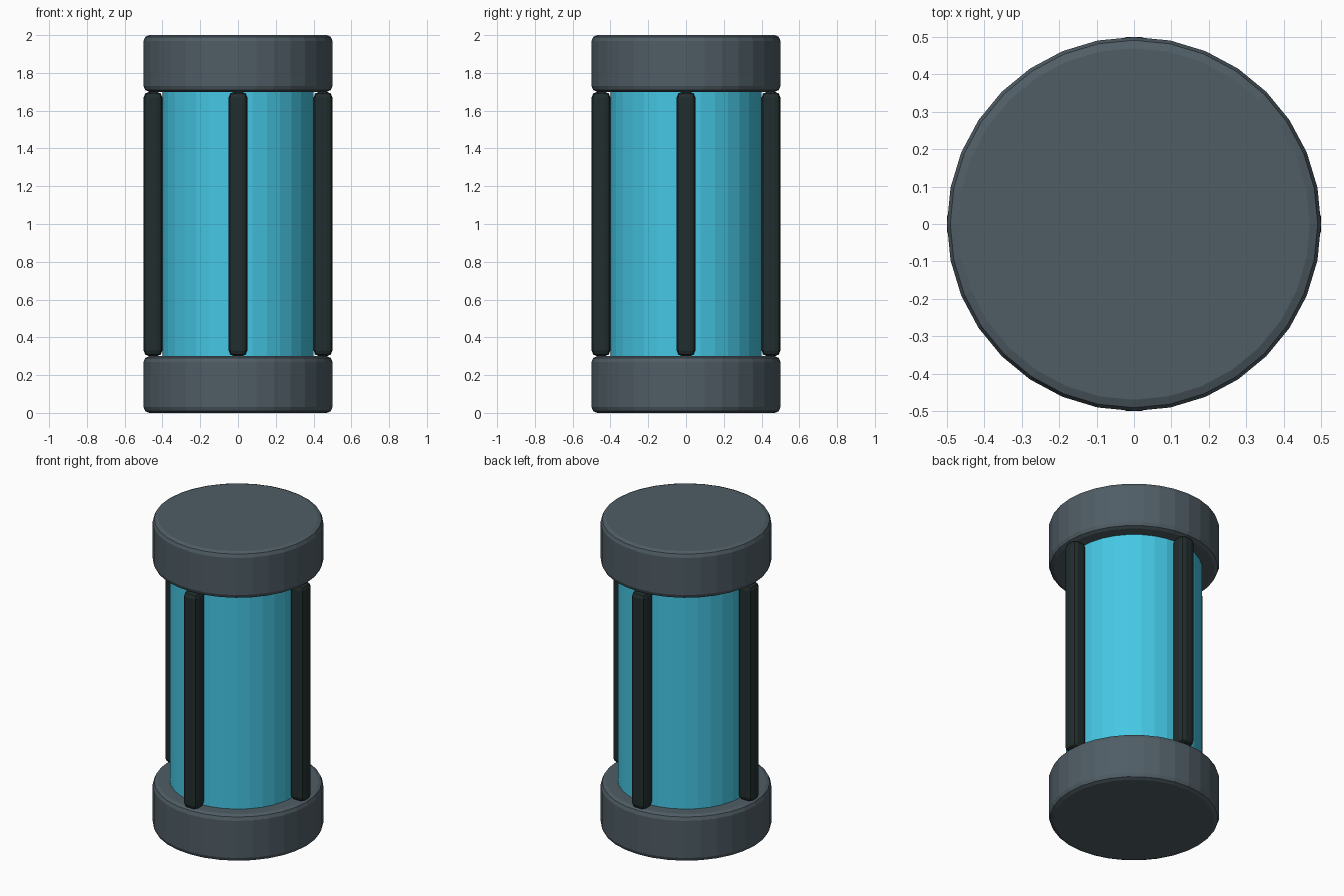
import bpy
from math import cos, sin, pi

if "Cube" in bpy.data.objects:
    bpy.data.objects.remove(bpy.data.objects["Cube"])


def material(name, colour):
    mat = bpy.data.materials.new(name)
    mat.use_nodes = True
    mat.diffuse_color = (*colour, 1)
    mat.node_tree.nodes["Principled BSDF"].inputs["Base Color"].default_value = (*colour, 1)
    return mat


slate = material("slate grey", (0.08, 0.11, 0.13))
cyan = material("cyan glass", (0.06, 0.57, 0.78))
charcoal = material("dark charcoal", (0.016, 0.026, 0.026))


def finish(name, mat, bevel=0):
    obj = bpy.context.object
    obj.name = name
    obj.data.materials.append(mat)
    if bevel:
        mod = obj.modifiers.new("rounded edges", "BEVEL")
        mod.width = bevel
        mod.segments = 2
        mod.limit_method = "ANGLE"
        mod.angle_limit = pi / 4
    return obj


def cylinder(name, radius, bottom, top, mat, bevel=0):
    bpy.ops.mesh.primitive_cylinder_add(
        vertices=32, radius=radius, depth=top - bottom, location=(0, 0, (top + bottom) / 2))
    return finish(name, mat, bevel)


# End caps and the glass core between them
cylinder("bottom_cap", 0.5, 0, 0.3, slate, 0.03)
cylinder("top_cap", 0.5, 1.7, 2, slate, 0.03)
cylinder("core", 0.4, 0.3, 1.7, cyan)

# Four guard bars around the core
for i, side in enumerate(("left", "back", "right", "front")):
    a = i * pi / 2
    bpy.ops.mesh.primitive_cube_add(size=1, location=(0.45 * cos(a), 0.45 * sin(a), 1))
    bar = bpy.context.object
    bar.scale = (0.1, 0.1, 1.4)
    bpy.ops.object.transform_apply(location=False, rotation=False, scale=True)
    finish(side + "_bar", charcoal, 0.03)
